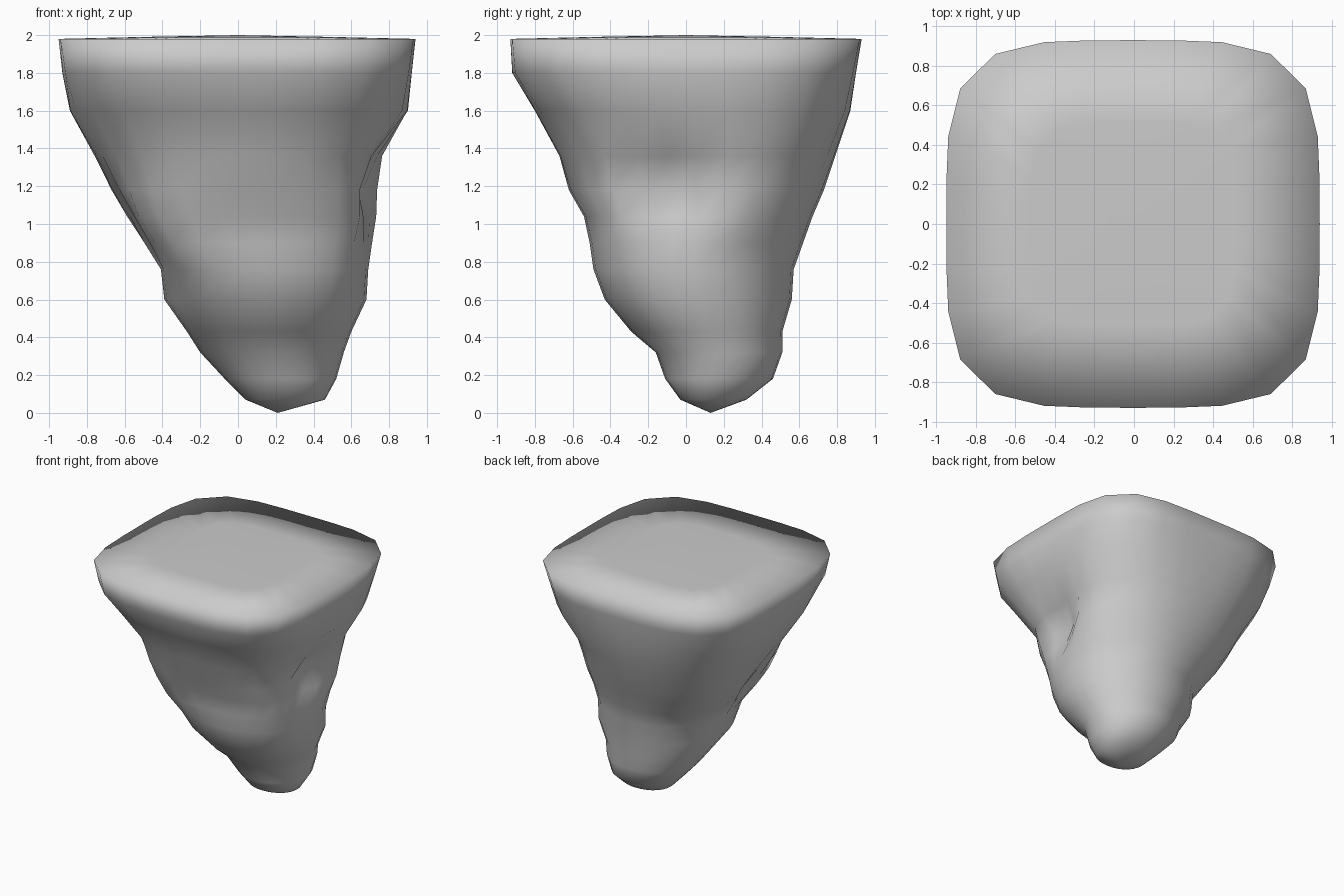
import bpy, bmesh, math

if "Cube" in bpy.data.objects:
    bpy.data.objects.remove(bpy.data.objects["Cube"])

SEGMENTS = 28
# Cross-sections: z, xmin, xmax, ymin, ymax, squareness
LEVELS = [
    (0.07, 0.04, 0.46, -0.03, 0.32, 2.2),
    (0.18, -0.07, 0.52, -0.11, 0.46, 2.0),
    (0.32, -0.20, 0.56, -0.16, 0.51, 2.0),
    (0.43, -0.27, 0.60, -0.29, 0.51, 2.0),
    (0.60, -0.39, 0.68, -0.43, 0.56, 2.0),
    (0.76, -0.41, 0.69, -0.49, 0.57, 2.0),
    (0.90, -0.51, 0.72, -0.51, 0.62, 2.0),
    (1.04, -0.60, 0.76, -0.54, 0.67, 2.1),
    (1.18, -0.68, 0.775, -0.62, 0.73, 2.2),
    (1.36, -0.76, 0.78, -0.67, 0.79, 2.5),
    (1.60, -0.89, 0.90, -0.80, 0.87, 3.0),
    (1.80, -0.93, 0.92, -0.92, 0.90, 3.7),
    (1.98, -0.95, 0.94, -0.93, 0.93, 4.2),
]
# Hollows (depth > 0) and bulges (depth < 0):
# angle (degrees), height, depth, angular spread, height spread
DENTS = [(-12, 1.18, 0.18, 18, 0.18),
         (-45, 1.00, -0.05, 18, 0.35),
         (230, 0.98, -0.12, 22, 0.25),
         (192, 1.05, 0.07, 13, 0.18),
         (135, 1.10, -0.04, 20, 0.25)]


def outline_point(level, i, scale=1.0):
    z, x0, x1, y0, y1, n = level
    a = 2 * math.pi * i / SEGMENTS
    c, s = math.cos(a), math.sin(a)
    r = (abs(c) ** n + abs(s) ** n) ** (-1 / n)
    for ang, hz, depth, spread, tall in DENTS:
        d = (math.degrees(a) - ang + 180) % 360 - 180
        size = (x1 - x0) / 2
        r -= depth / size * math.exp(-(d / spread) ** 2 - ((z - hz) / tall) ** 2)
    x = (x0 + x1) / 2 + (x1 - x0) / 2 * r * c * scale
    y = (y0 + y1) / 2 + (y1 - y0) / 2 * r * s * scale
    # Keep bulges inside the outline seen from the front and side
    return min(max(x, x0), x1), min(max(y, y0), y1), z


bm = bmesh.new()

# Tapering rock wall
rings = [[bm.verts.new(outline_point(lv, i)) for i in range(SEGMENTS)]
         for lv in LEVELS]

# Nearly flat plateau
inner = [bm.verts.new(outline_point((1.99,) + LEVELS[-1][1:], i, 0.55))
         for i in range(SEGMENTS)]
rings.append(inner)
for low, high in zip(rings, rings[1:]):
    for i in range(SEGMENTS):
        j = (i + 1) % SEGMENTS
        bm.faces.new((low[i], low[j], high[j], high[i]))

# Closing tip and plateau centre
tip = bm.verts.new((0.21, 0.13, 0))
centre = bm.verts.new((0, 0, 2.0))
for i in range(SEGMENTS):
    j = (i + 1) % SEGMENTS
    bm.faces.new((tip, rings[0][j], rings[0][i]))
    bm.faces.new((centre, inner[i], inner[j]))

bmesh.ops.recalc_face_normals(bm, faces=bm.faces[:])
for f in bm.faces:
    f.smooth = True
mesh = bpy.data.meshes.new("floating_rock")
bm.to_mesh(mesh)
bm.free()
rock = bpy.data.objects.new("floating_rock", mesh)
bpy.context.collection.objects.link(rock)
